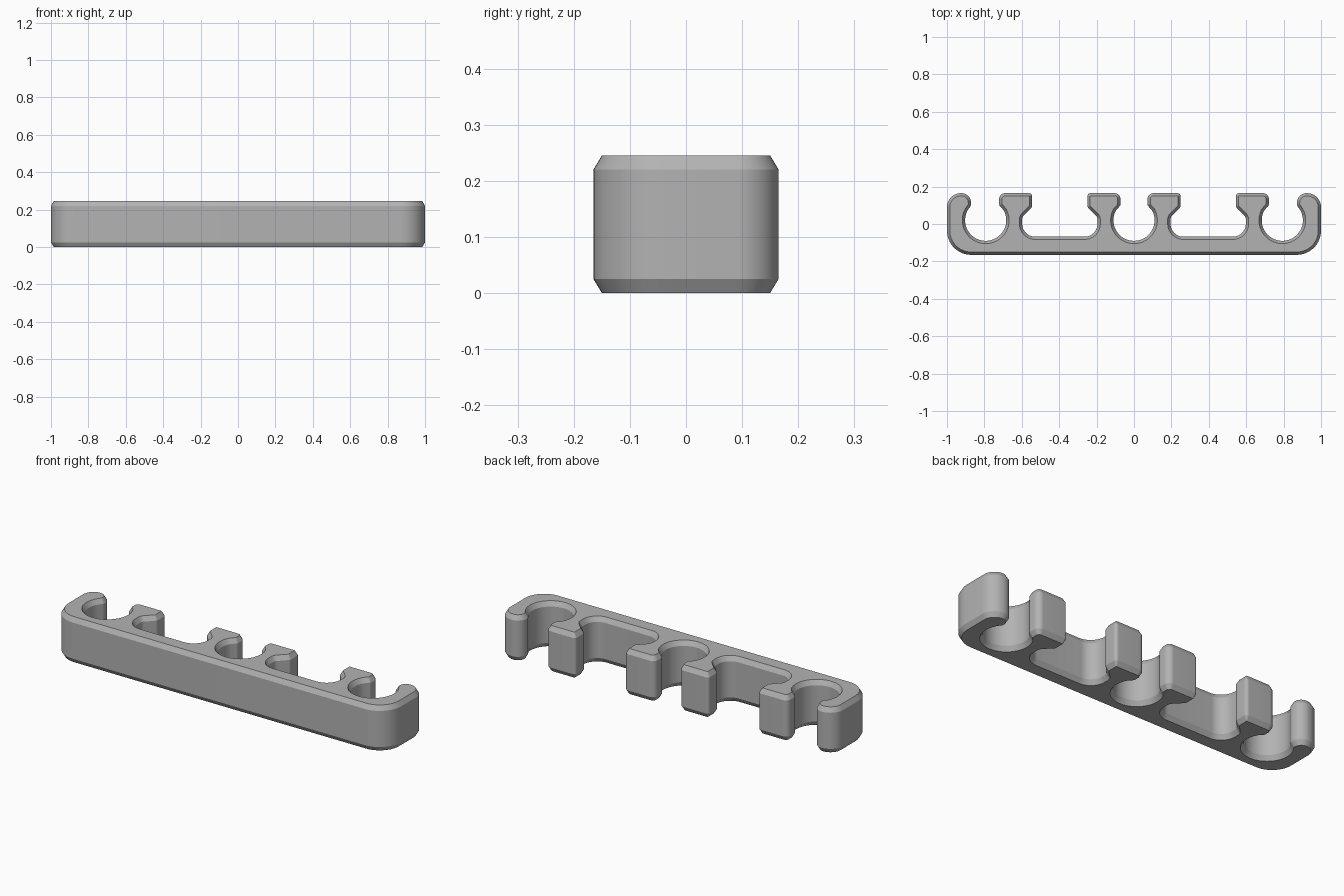
import bpy, bmesh, math
from mathutils import Vector

if "Cube" in bpy.data.objects:
    bpy.data.objects.remove(bpy.data.objects["Cube"])

HEIGHT = 0.245
INSET, DROP = 0.015, 0.025      # chamfer width and depth
HOLE_R, HOLE_Y, SIDE_X = 0.11, 0.02, 0.793


def fillet(prev, cur, nxt, r, step=math.radians(7)):
    """Round one corner of a 2D outline."""
    p, c, n = Vector(prev), Vector(cur), Vector(nxt)
    a, b = (p - c).normalized(), (n - c).normalized()
    half = a.angle(b) / 2
    centre = c + (a + b).normalized() * (r / math.sin(half))
    start = c + a * (r / math.tan(half)) - centre
    end = c + b * (r / math.tan(half)) - centre
    sweep = math.atan2(start.x * end.y - start.y * end.x, start.dot(end))
    count = max(2, round(abs(sweep) / step))
    a0 = math.atan2(start.y, start.x)
    return [centre + r * Vector((math.cos(a0 + sweep * i / count),
                                 math.sin(a0 + sweep * i / count)))
            for i in range(count + 1)]


def rounded(corners):
    """Open chain of (x, y, radius); radius 0 keeps the point."""
    out = []
    for i, (x, y, r) in enumerate(corners):
        if r:
            out += fillet(corners[i - 1][:2], (x, y), corners[i + 1][:2], r)
        else:
            out.append(Vector((x, y)))
    return out


def socket(cx, start, end, count):
    """Arc of a round socket, angles in degrees."""
    angles = [math.radians(start + (end - start) * i / count) for i in range(count + 1)]
    return [Vector((cx + HOLE_R * math.cos(t), HOLE_Y + HOLE_R * math.sin(t)))
            for t in angles]


def outline():
    side = socket(SIDE_X, 29, -209, 40)
    middle = socket(0, 29, -90, 20)
    # Back bar corner and rounded end hook
    hook = rounded([(0, -0.165, 0), (1, -0.165, 0.13), (1, 0.165, 0.075),
                    (0.871, 0.165, 0.052), (0.871, 0.1, 0.02), (*side[0], 0)])
    # Two posts with the shallow recess between them
    posts = rounded([(*side[-1], 0), (0.721, 0.1, 0.02), (0.721, 0.165, 0.032),
                     (0.545, 0.165, 0.017), (0.545, 0.09, 0.018),
                     (0.598, 0.036, 0.03), (0.598, -0.068, 0.07),
                     (0.195, -0.068, 0.07), (0.195, 0.036, 0.03),
                     (0.249, 0.09, 0.018), (0.249, 0.165, 0.017),
                     (0.072, 0.165, 0.032), (0.072, 0.1, 0.02), (*middle[0], 0)])
    half = hook[:-1] + side + posts[1:-1] + middle
    # Mirror, sharing the two points on the centre line
    return half + [Vector((-p.x, p.y)) for p in reversed(half[1:-1])]


def inset(points, d):
    """Move a counter-clockwise outline inwards by d."""
    out = []
    for i, p in enumerate(points):
        a = (p - points[i - 1]).normalized()
        b = (points[(i + 1) % len(points)] - p).normalized()
        n1, n2 = Vector((-a.y, a.x)), Vector((-b.y, b.x))
        out.append(p + (n1 + n2) * (d / (1 + n1.dot(n2))))
    return out


# Rack body: chamfered extrusion of the outline
wall = outline()
edge = inset(wall, INSET)
bm = bmesh.new()
loops = [[bm.verts.new((p.x, p.y, z)) for p in pts]
         for pts, z in ((edge, 0), (wall, DROP), (wall, HEIGHT - DROP), (edge, HEIGHT))]
for low, high in zip(loops, loops[1:]):
    for i in range(len(low)):
        j = (i + 1) % len(low)
        bm.faces.new((low[i], low[j], high[j], high[i]))
bm.faces.new(loops[-1])
bm.faces.new(list(reversed(loops[0])))
mesh = bpy.data.meshes.new("clip_rack")
bm.to_mesh(mesh)
bm.free()

rack = bpy.data.objects.new("clip_rack", mesh)
bpy.context.collection.objects.link(rack)
grey = bpy.data.materials.new("light_grey")
grey.diffuse_color = (0.45, 0.45, 0.45, 1)
grey.use_nodes = True
grey.node_tree.nodes["Principled BSDF"].inputs["Base Color"].default_value = grey.diffuse_color
mesh.materials.append(grey)

bpy.context.view_layer.objects.active = rack
rack.select_set(True)
bpy.ops.object.shade_smooth_by_angle(angle=math.radians(30))
